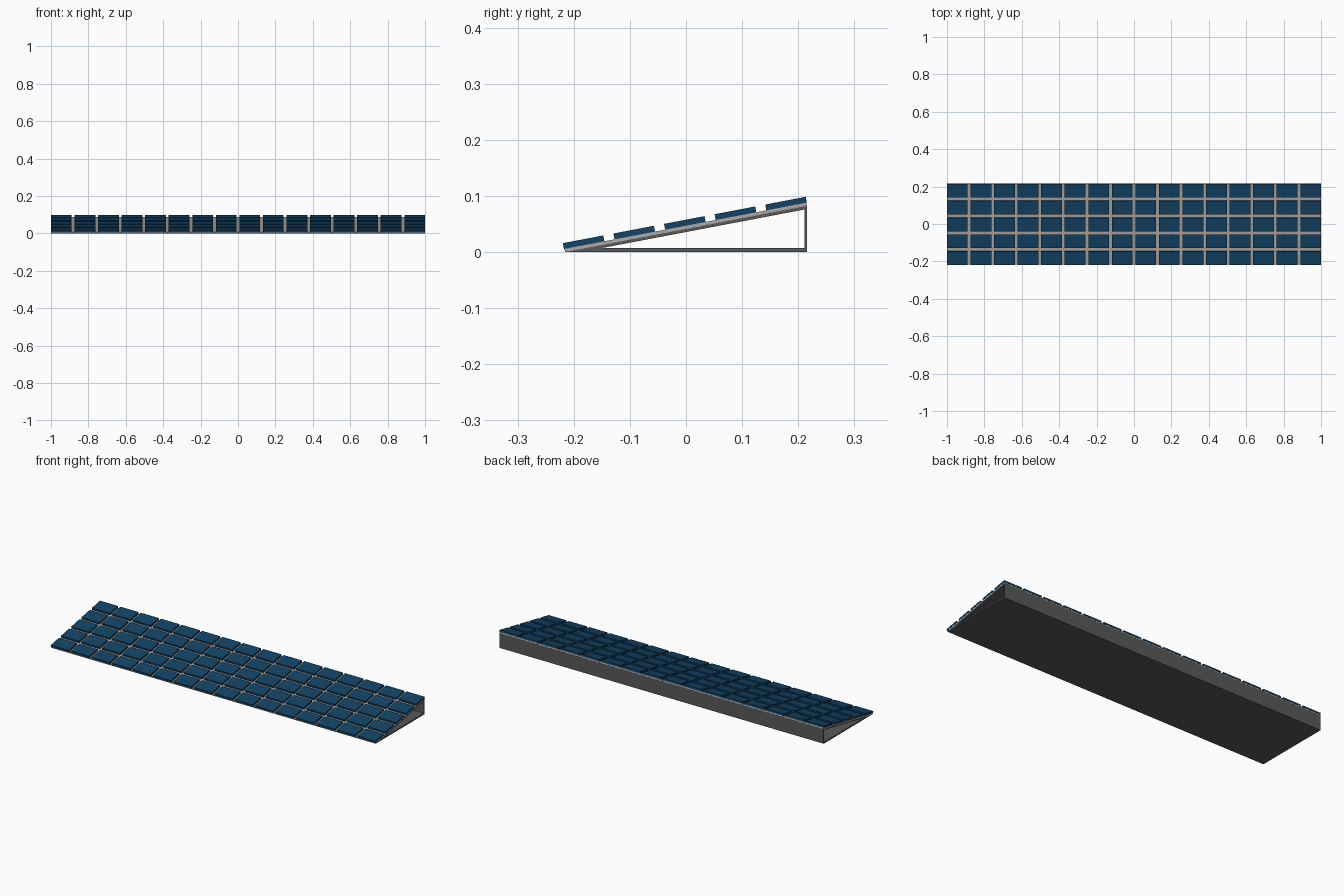
import bpy, bmesh, math
from mathutils import Matrix, Vector

if "Cube" in bpy.data.objects:
    bpy.data.objects.remove(bpy.data.objects["Cube"])

COLS, ROWS = 16, 5
SLOPE = math.atan(0.1908)


def material(name, rgb):
    m = bpy.data.materials.new(name)
    m.diffuse_color = (*rgb, 1)
    m.use_nodes = True
    m.node_tree.nodes["Principled BSDF"].inputs["Base Color"].default_value = m.diffuse_color
    return m


def finish(name, bm, mat):
    bmesh.ops.recalc_face_normals(bm, faces=bm.faces)
    me = bpy.data.meshes.new(name)
    bm.to_mesh(me)
    bm.free()
    me.materials.append(mat)
    ob = bpy.data.objects.new(name, me)
    bpy.context.collection.objects.link(ob)
    return ob


def add_box(bm, centre, size, tilt):
    mat = Matrix.Translation(centre) @ Matrix.Rotation(tilt, 4, 'X') @ Matrix.Diagonal((*size, 1))
    bmesh.ops.create_cube(bm, size=1, matrix=mat)


blue = material("panel_blue", (0.006, 0.055, 0.13))
light = material("backing_grey", (0.42, 0.40, 0.38))
dark = material("frame_grey", (0.10, 0.10, 0.10))

# Hollow wedge frame: triangular ring open at both ends
outer = [(-0.2155, 0), (0.2155, 0), (0.2155, 0.082)]
inner = [(-0.148, 0.0075), (0.211, 0.0075), (0.211, 0.0758)]
bm = bmesh.new()
rings = [[[bm.verts.new((x, y, z)) for y, z in prof] for prof in (outer, inner)]
         for x in (-0.999, 0.999)]
(lo, li), (ro, ri) = rings
for i in range(3):
    j = (i + 1) % 3
    for a, b in ((lo, li), (ro, ri), (lo, ro), (li, ri)):
        bm.faces.new((a[i], a[j], b[j], b[i]))
finish("wedge_frame", bm, dark)

# Tilted backing sheet
up = Vector((0, -math.sin(SLOPE), math.cos(SLOPE)))
along = Vector((0, math.cos(SLOPE), math.sin(SLOPE)))
mid = Vector((0, 0, 0.041))
length = 0.431 / math.cos(SLOPE)
bm = bmesh.new()
add_box(bm, mid + up * 0.003, (1.998, length, 0.0058), SLOPE)
finish("backing_sheet", bm, light)

# Grid of solar panels
w, d, t = 0.111, 0.0735, 0.0105
px = (2 - w) / (COLS - 1)
py = 0.0902 / math.cos(SLOPE)
bm = bmesh.new()
for c in range(COLS):
    for r in range(ROWS):
        pos = mid + up * (0.0059 + t / 2) + along * ((r - (ROWS - 1) / 2) * py)
        pos.x = (c - (COLS - 1) / 2) * px
        add_box(bm, pos, (w, d, t), SLOPE)
finish("solar_panels", bm, blue)
